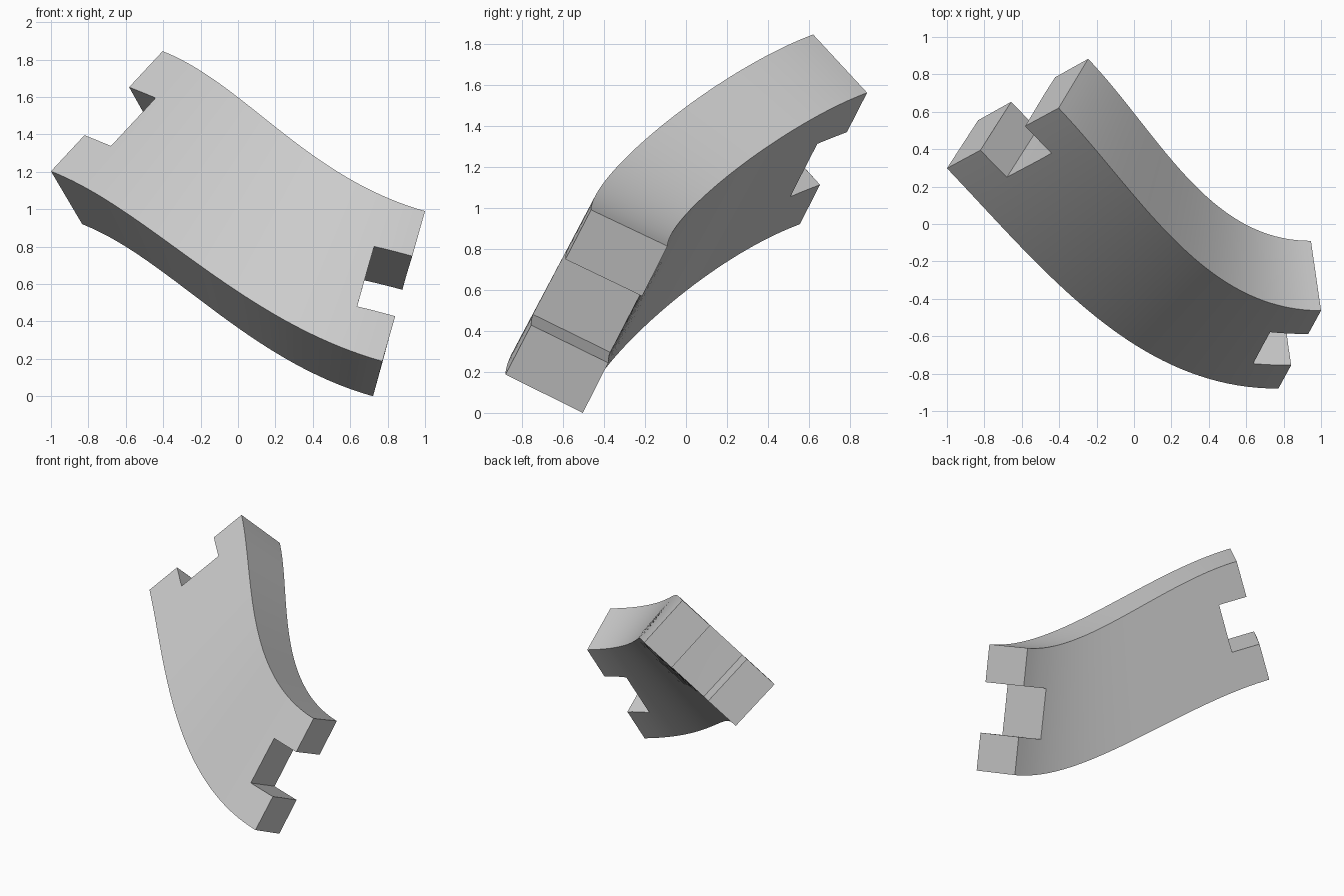
import bpy
import bmesh
from mathutils import Vector

cube = bpy.data.objects.get("Cube")
if cube:
    bpy.data.objects.remove(cube, do_unlink=True)

# End sections: outer low, outer high, inner high, inner low corners
upper_end = [Vector(p) for p in ((-1, .298, 1.203), (-.403, .62, 1.845),
                                 (-.245, .883, 1.561), (-.833, .555, .92))]
lower_end = [Vector(p) for p in ((.772, -.88, .187), (1, -.463, .99),
                                 (.946, -.09, .813), (.722, -.503, 0))]
STEPS = 40
NOTCH_DEPTH = .21


def end_tangent(c):
    """Unit normal of an end section, pointing from the upper to the lower end."""
    width = c[1] - c[0] + c[2] - c[3]
    thick = c[3] - c[0] + c[2] - c[1]
    return thick.cross(width).normalized()


def bezier(p, q, tp, tq, u):
    h = (q - p).length / 3
    a, b, v = p + tp * h, q - tq * h, 1 - u
    return p * v**3 + a * (3 * v * v * u) + b * (3 * v * u * u) + q * u**3


def make_object(name, bm):
    bmesh.ops.recalc_face_normals(bm, faces=bm.faces)
    mesh = bpy.data.meshes.new(name)
    bm.to_mesh(mesh)
    bm.free()
    obj = bpy.data.objects.new(name, mesh)
    bpy.context.collection.objects.link(obj)
    return obj


t_up, t_low = end_tangent(upper_end), end_tangent(lower_end)

# Curved block: the section swept from one end to the other
bm = bmesh.new()
rings = []
for i in range(STEPS + 1):
    rings.append([bm.verts.new(bezier(p, q, t_up, t_low, i / STEPS))
                  for p, q in zip(upper_end, lower_end)])
for r, s in zip(rings, rings[1:]):
    for k in range(4):
        n = (k + 1) % 4
        bm.faces.new((r[k], r[n], s[n], s[k]))
bm.faces.new(rings[0])
bm.faces.new(rings[-1])
block = make_object("curved_block", bm)

stone = bpy.data.materials.new("light_grey")
stone.use_nodes = True
grey = (.6, .6, .6, 1)
stone.diffuse_color = grey
stone.node_tree.nodes["Principled BSDF"].inputs["Base Color"].default_value = grey
block.data.materials.append(stone)


# Square notch through the middle of each end
def notch_cutter(name, c, inward):
    bm = bmesh.new()
    for w in (.3, .7):
        outer, inner = c[0].lerp(c[1], w), c[3].lerp(c[2], w)
        for t in (-.5, 1.5):
            for d in (-.2, NOTCH_DEPTH):
                bm.verts.new(outer.lerp(inner, t) + inward * d)
    bmesh.ops.convex_hull(bm, input=bm.verts)
    bmesh.ops.dissolve_limit(bm, angle_limit=.02, verts=bm.verts, edges=bm.edges)
    cutter = make_object(name, bm)
    cutter.data.materials.append(stone)
    cutter.hide_render = True
    return cutter


bpy.ops.object.select_all(action='DESELECT')
bpy.context.view_layer.objects.active = block
block.select_set(True)
for name, corners, inward in (("upper_notch", upper_end, t_up),
                              ("lower_notch", lower_end, -t_low)):
    cutter = notch_cutter(name, corners, inward)
    mod = block.modifiers.new(name, 'BOOLEAN')
    mod.operation = 'DIFFERENCE'
    mod.solver = 'EXACT'
    mod.object = cutter
    bpy.ops.object.modifier_apply(modifier=mod.name)
    bpy.data.objects.remove(cutter, do_unlink=True)

bpy.ops.object.shade_smooth_by_angle(angle=.5)
